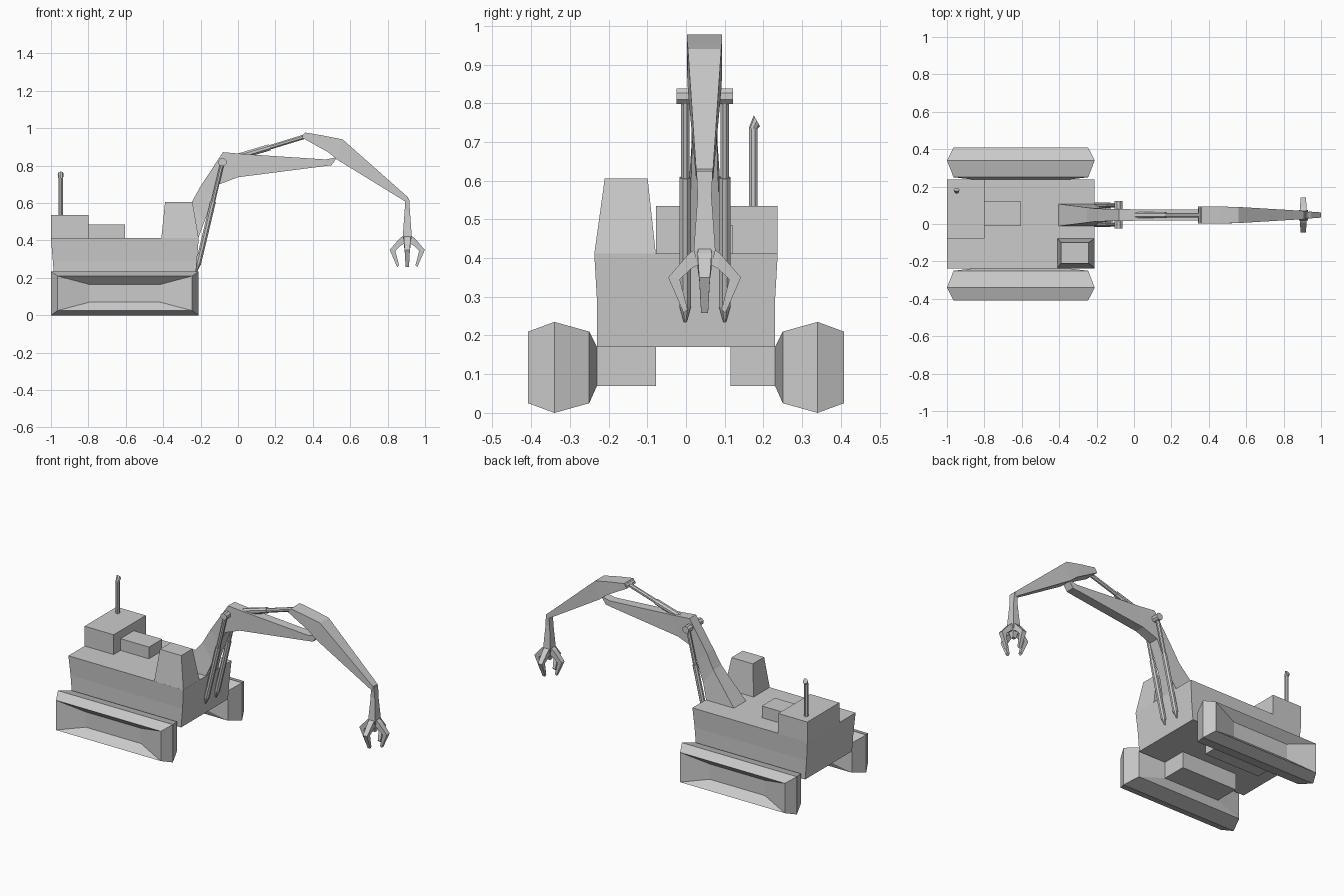
import bpy, bmesh
from math import cos, sin, pi
from mathutils import Vector

if "Cube" in bpy.data.objects:
    bpy.data.objects.remove(bpy.data.objects["Cube"])

YC = 0.048   # centre line of the arm
CLAW_X = 0.905


def loft(name, rings):
    """Skin equal-length rings of points and cap both ends."""
    bm = bmesh.new()
    vs = [[bm.verts.new(p) for p in r] for r in rings]
    n = len(vs[0])
    for a, b in zip(vs, vs[1:]):
        for i in range(n):
            j = (i + 1) % n
            bm.faces.new((a[i], a[j], b[j], b[i]))
    bm.faces.new(vs[0])
    bm.faces.new(vs[-1])
    bmesh.ops.recalc_face_normals(bm, faces=bm.faces)
    me = bpy.data.meshes.new(name)
    bm.to_mesh(me)
    bm.free()
    ob = bpy.data.objects.new(name, me)
    bpy.context.collection.objects.link(ob)
    return ob


def rect(z, x0, x1, y0, y1):
    return [(x0, y0, z), (x1, y0, z), (x1, y1, z), (x0, y1, z)]


def box(name, x0, x1, y0, y1, z0, z1):
    return loft(name, [rect(z0, x0, x1, y0, y1), rect(z1, x0, x1, y0, y1)])


def arm(name, sections):
    """Square-section arm: upper x,z; lower x,z; half width."""
    return loft(name, [[(ux, YC - w, uz), (ux, YC + w, uz), (lx, YC + w, lz), (lx, YC - w, lz)]
                       for ux, uz, lx, lz, w in sections])


def rod(name, p, q, r0, r1=None, sides=8):
    """Faceted cylinder or cone between two points."""
    p, q = Vector(p), Vector(q)
    rot = (q - p).to_track_quat('Z', 'Y')
    rings = []
    for c, r in ((p, r0), (q, r1 or r0)):
        rings.append([c + rot @ Vector((r * cos(2 * pi * (i + .5) / sides),
                                        r * sin(2 * pi * (i + .5) / sides), 0))
                      for i in range(sides)])
    return loft(name, rings)


# Crawler tracks with recessed outer faces
track = [(.36, -.795, -.415, .07, .165), (.408, -.965, -.245, .025, .21),
         (.34, -1, -.21, 0, .235), (.25, -.965, -.245, .025, .21),
         (.23, -.795, -.415, .07, .17)]
for side, s in (("right", -1), ("left", 1)):
    loft(side + "_track", [[(x0, s * y, z0), (x1, s * y, z0), (x1, s * y, z1), (x0, s * y, z1)]
                           for y, x0, x1, z0, z1 in track])

# Under-frame blocks
box("right_underframe", -.795, -.415, -.235, -.077, .07, .172)
box("left_underframe", -.795, -.415, .115, .235, .07, .172)

# Hull, cab and deck boxes
loft("hull", [rect(.17, -.98, -.23, -.23, .23), rect(.29, -.99, -.22, -.23, .23),
              rect(.412, -1, -.21, -.237, .237)])
loft("cab", [rect(.41, -.41, -.21, -.237, -.078), rect(.605, -.39, -.243, -.21, -.099)])
box("engine_housing", -1, -.8, -.078, .237, .41, .535)
box("deck_box", -.8, -.605, -.01, .12, .41, .485)

# Exhaust pipe with bent tip
rod("exhaust_pipe", (-.948, .174, .53), (-.948, .174, .735), .012)
loft("exhaust_tip", [[(-.948 + .013 * cos(a), .174 + .012 * sin(a), .735) for a in
                      [k * pi / 4 for k in range(8)]],
                     [(-.948 + .016 * cos(a), .183 + .008 * sin(a), .755 - .014 * sin(a)) for a in
                      [k * pi / 4 for k in range(8)]]])

# Boom and stick
arm("boom", [(-.41, .405, -.215, .405, .06), (-.25, .60, -.18, .50, .04),
             (-.2, .69, -.13, .625, .034), (-.08, .872, -.1, .70, .032),
             (.03, .862, 0, .738, .03), (.47, .833, .46, .797, .028),
             (.53, .845, .5, .802, .026)])
arm("stick", [(.36, .977, .342, .95, .045), (.46, .960, .485, .87, .045),
              (.56, .94, .53, .832, .043), (.91, .63, .903, .603, .022)])

# Stick hydraulic cylinder
rod("stick_barrel", (-.06, .835, YC), (-.059, .835, YC), .001).hide_render = True
bpy.data.objects.remove(bpy.data.objects["stick_barrel"])
rod("stick_barrel", (-.06, YC, .83), (.17, YC, .898), .018)
rod("stick_rod", (.16, YC, .895), (.36, YC, .956), .013)
rod("stick_pin", (.36, YC - .04, .956), (.36, YC + .04, .956), .016)

# Lift cylinders and their shared pin
rod("lift_pin", (-.083, -.025, .818), (-.083, .122, .818), .022)
top, foot = Vector((-.083, 0, .818)), Vector((-.222, 0, .235))
for side, y in (("right", -.002), ("left", .1)):
    o = Vector((0, y, 0))
    mid, low = top.lerp(foot, .36), top.lerp(foot, .93)
    rod(side + "_lift_rod", top + o, mid + o, .012)
    rod(side + "_lift_barrel", mid + o, low + o, .016)
    rod(side + "_lift_foot", low + o, foot + o, .016, .004)

# Wrist
loft("wrist", [rect(z, CLAW_X - a, CLAW_X + a, YC - b, YC + b) for z, a, b in
               ((.625, .010, .021), (.56, .014, .018), (.42, .024, .028), (.345, .011, .010))])

# Four grab fingers: outer r,z; inner r,z; half thickness
finger = [(.015, .43, .012, .385, .016), (.04, .412, .034, .373, .018),
          (.094, .35, .064, .345, .014), (.054, .258, .044, .268, .009)]
for k in range(4):
    c, s = round(cos(k * pi / 2)), round(sin(k * pi / 2))
    loft("grab_finger_%d" % (k + 1),
         [[(CLAW_X + c * r - s * t, YC + s * r + c * t, z)
           for r, z, t in ((ro, zo, -w), (ro, zo, w), (ri, zi, w), (ri, zi, -w))]
          for ro, zo, ri, zi, w in finger])
